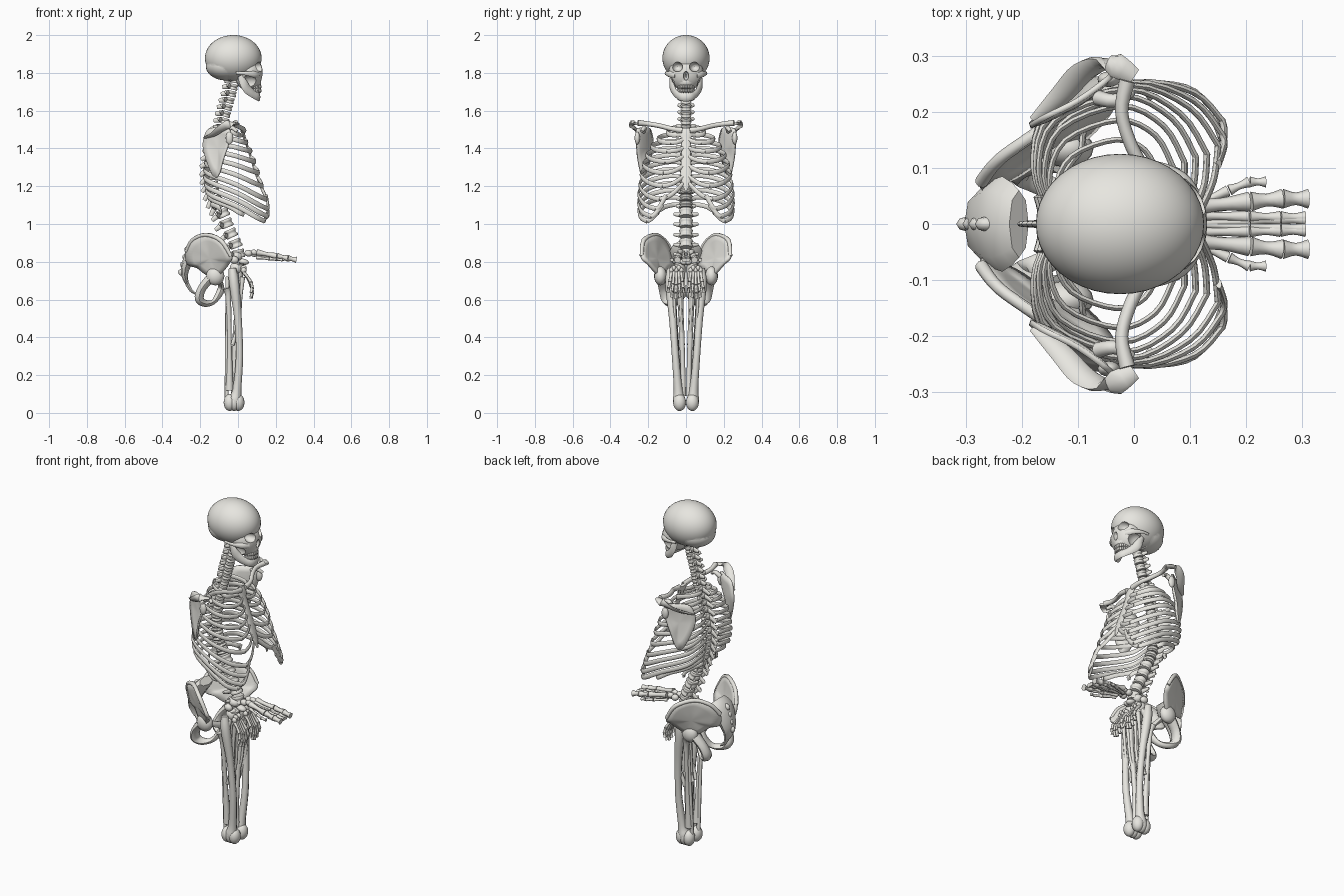
import bpy, bmesh, math
from mathutils import Vector as V, Matrix

if "Cube" in bpy.data.objects:
    bpy.data.objects.remove(bpy.data.objects["Cube"])

SIDES = ((1, "left"), (-1, "right"))
BONE = bpy.data.materials.new("bone")
BONE.diffuse_color = (.80, .79, .745, 1)
BONE.use_nodes = True
BONE.node_tree.nodes["Principled BSDF"].inputs["Base Color"].default_value = BONE.diffuse_color


def add(name, me):
    me.materials.clear()
    me.materials.append(BONE)
    ob = bpy.data.objects.new(name, me)
    bpy.context.collection.objects.link(ob)
    return ob


def finish(name, verts, faces, angle=40):
    me = bpy.data.meshes.new(name)
    me.from_pydata([tuple(v) for v in verts], [], faces)
    bm = bmesh.new()
    bm.from_mesh(me)
    bmesh.ops.recalc_face_normals(bm, faces=bm.faces)
    bm.to_mesh(me)
    bm.free()
    me.shade_smooth()
    me.set_sharp_from_angle(angle=math.radians(angle))
    return add(name, me)


def spline(pts, n, closed=False):
    p, k, out = [V(q) for q in pts], len(pts), []
    for i in range(k if closed else k - 1):
        get = (lambda j: p[j % k]) if closed else (lambda j: p[max(0, min(k - 1, j))])
        a, b, c, d = get(i - 1), get(i), get(i + 1), get(i + 2)
        for s in range(n):
            t = s / n
            out.append(.5 * (2 * b + (c - a) * t + (2 * a - 5 * b + 4 * c - d) * t * t
                             + (3 * b - a - 3 * c + d) * t ** 3))
    return out if closed else out + [p[-1]]


def tube(name, pts, radii, flat=1.0, ref=(0, 0, 1), n=4, sides=8):
    """Sweep an ellipse; radius runs along ref, radius*flat across it."""
    path = spline(pts, n)
    if not isinstance(radii, (list, tuple)):
        radii = [radii] * len(pts)
    rad = [v.x for v in spline([(r, 0, 0) for r in radii], n)]
    verts, faces, m = [], [], len(path)
    for i, p in enumerate(path):
        t = (path[min(i + 1, m - 1)] - path[max(i - 1, 0)]).normalized()
        s = t.cross(V(ref)).normalized()
        u = s.cross(t)
        for k in range(sides):
            a = 2 * math.pi * k / sides
            verts.append(p + u * rad[i] * math.cos(a) + s * rad[i] * flat * math.sin(a))
    for i in range(m - 1):
        for k in range(sides):
            k2 = (k + 1) % sides
            faces.append((i * sides + k, i * sides + k2, (i + 1) * sides + k2, (i + 1) * sides + k))
    faces += [tuple(range(sides)), tuple(range((m - 1) * sides, m * sides))]
    return finish(name, verts, faces, 50)


def blob(name, loc, size, rot_y=0, seg=16):
    bm = bmesh.new()
    mat = Matrix.Translation(loc) @ Matrix.Rotation(rot_y, 4, 'Y') @ Matrix.Diagonal((*size, 1))
    bmesh.ops.create_uvsphere(bm, u_segments=seg, v_segments=seg * 3 // 4, radius=1, matrix=mat)
    me = bpy.data.meshes.new(name)
    bm.to_mesh(me)
    bm.free()
    me.shade_smooth()
    return add(name, me)


def plate(name, outline, bulge, thick):
    """Thin curved bone blade inside a closed outline."""
    ring = spline(outline, 4, True)
    k, c = len(ring), sum(ring, V()) / len(ring)
    verts, faces = [], []
    for f in (1, .7, .4):
        verts += [c + (p - c) * f + V(bulge) * (1 - f * f) for p in ring]
    verts.append(c + V(bulge))
    for r in range(2):
        for i in range(k):
            j = (i + 1) % k
            faces.append((r * k + i, r * k + j, r * k + k + j, r * k + k + i))
    faces += [(2 * k + i, 2 * k + (i + 1) % k, 3 * k) for i in range(k)]
    mod = finish(name, verts, faces).modifiers.new("thickness", 'SOLIDIFY')
    mod.thickness, mod.offset = thick, 0


def mir(pts, s):
    return [(x, y * s, z) for x, y, z in pts]


# Skull: braincase joined to a face, with carved eye sockets and nose
skull = blob("skull", (-.025, 0, 1.878), (.15, .125, .122), 0, 40)
parts = [("UNION", blob("skull_base", (-.062, 0, 1.835), (.108, .106, .075), 0, 32)),
         ("UNION", blob("face_base", (.055, 0, 1.80), (.076, .092, .095), 0, 24)),
         ("UNION", blob("upper_jaw", (.083, 0, 1.752), (.04, .046, .036), 0, 20)),
         ("DIFFERENCE", blob("nose_cut", (.13, 0, 1.785), (.035, .014, .024), 0, 14))]
parts += [("DIFFERENCE", blob("socket_cut", (.12, .046 * s, 1.832), (.05, .029, .026), 0, 16)) for s, _ in SIDES]
parts += [("DIFFERENCE", blob("cheek_cut", (.06, .088 * s, 1.745), (.05, .035, .04), 0, 16)) for s, _ in SIDES]
for op, o in parts:
    m = skull.modifiers.new(op, 'BOOLEAN')
    m.operation, m.object, m.solver = op, o, 'EXACT'
dg = bpy.context.evaluated_depsgraph_get()
carved = bpy.data.meshes.new_from_object(skull.evaluated_get(dg))
skull.modifiers.clear()
skull.data = carved
carved.shade_smooth()
carved.set_sharp_from_angle(angle=math.radians(35))
for _, o in parts:
    bpy.data.objects.remove(o)

# Jaw, cheekbones, teeth
jaw = [(.01, .08, 1.785), (.03, .078, 1.745), (.05, .068, 1.712), (.08, .05, 1.687), (.106, .022, 1.674)]
tube("jaw", jaw + mir(jaw[::-1], -1), [.013, .022, .024, .02, .023, .023, .02, .024, .022, .013], .4)
for s, side in SIDES:
    tube("cheekbone_" + side, mir([(-.01, .106, 1.80), (.04, .106, 1.797), (.085, .083, 1.792), (.108, .055, 1.787)], s),
         [.008, .01, .017, .016], .6)
for z, row in ((1.727, "upper"), (1.706, "lower")):
    for i in range(14):
        a = math.radians(-78 + 12 * i)
        blob(f"{row}_tooth_{i}", (.065 + .053 * math.cos(a), .043 * math.sin(a), z), (.0065, .0055, .012), 0, 8)

# Spine: bodies with spinous and transverse processes
curve = spline([(-.015, 0, 1.77), (-.045, 0, 1.65), (-.075, 0, 1.54), (-.118, 0, 1.40), (-.138, 0, 1.28),
                (-.125, 0, 1.17), (-.09, 0, 1.08), (-.045, 0, .97), (-.005, 0, .87), (.01, 0, .80)], 12)


def at(z):
    return min(curve, key=lambda p: abs(p.z - z)).x


levels = [(1.762 - .036 * i, .026, .036, .042, .055, .016) for i in range(7)]
levels += [(1.51 - .0373 * i, .024 + .0008 * i, .037, .05, .062, .035) for i in range(12)]
levels += [(1.058 - .054 * i, .034, .053, .064, .07, .012) for i in range(5)]
for i, (z, r, gap, wing, spike, droop) in enumerate(levels):
    x = at(z)
    d = V((at(z + .02) - at(z - .02), 0, .04)).normalized()
    c, back = V((x, 0, z)), V((-d.z, 0, d.x))
    tube(f"vertebra_{i}", [c + d * gap * k for k in (-.42, -.25, 0, .25, .42)],
         [r * .9, r, r * .82, r, r * .9], 1.1, (1, 0, 0), 2, 12)
    tube(f"vertebra_spine_{i}", [c + back * r * .7, c + back * spike * .7 - d * droop * .5, c + back * spike - d * droop],
         [.015, .013, .01], .5, (0, 0, 1), 3)
    b = c + back * r * .8
    tube(f"vertebra_wings_{i}", [b + V((-.012, -wing, .006)), b + V((0, -wing * .4, 0)),
                                 b + V((0, wing * .4, 0)), b + V((-.012, wing, .006))],
         [.008, .013, .013, .008], .8, (0, 0, 1), 2)

# Rib cage: width, front end (x, y, z), height at the breastbone
ribs = [(.10, .01, .05, 1.47, 1.48), (.15, .045, .08, 1.43, 1.445), (.185, .07, .10, 1.385, 1.40),
        (.21, .09, .11, 1.33, 1.355), (.228, .11, .12, 1.27, 1.305), (.24, .13, .125, 1.20, 1.25),
        (.247, .15, .14, 1.13, 1.215), (.252, .157, .16, 1.08, 0), (.252, .157, .185, 1.04, 0),
        (.247, .14, .205, 1.015, 0), (.22, .03, .225, 1.05, 0), (.13, -.09, .14, 1.06, 0)]


def breast_x(z):
    return .02 + (1.5 - z) * .33


for i, (w, xf, yf, zf, zb) in enumerate(ribs):
    zs = 1.51 - .0373 * i
    xs = at(zs)
    d, l = zs - zf, xf - xs
    path = [(xs - .015, .02, zs), (xs - .042, .4 * w, zs + .004), (xs - .015, .8 * w, zs - .15 * d),
            (xs + .45 * l, w, zs - .5 * d), (xs + .82 * l, .45 * w + .55 * yf + .02, zs - .85 * d), (xf, yf, zf)]
    for s, side in SIDES:
        tube(f"rib_{i + 1}_{side}", mir(path, s), [.009, .0115, .0125, .0125, .013, .013], .42, sides=10)
        if zb:
            bx = breast_x(zb)
            tube(f"rib_cartilage_{i + 1}_{side}",
                 mir([(xf, yf, zf), (xf * .6 + bx * .4 + .006, yf * .55, zf * .7 + zb * .3), (bx, .015, zb)], s), .012, .5)
        elif i < 10:
            _, px, py, pz, _ = ribs[i - 1]
            tube(f"rib_cartilage_{i + 1}_{side}",
                 mir([(xf, yf, zf), (xf + .004, yf - .02, zf + .012), (px, py - .035, pz + .022)], s), .012, .5)

# Breastbone
zs = (1.505, 1.48, 1.44, 1.36, 1.28, 1.22, 1.175)
tube("breastbone", [(breast_x(z), 0, z) for z in zs], [.028, .036, .024, .025, .029, .022, .006], .28, (0, 1, 0), 3, 10)

# Shoulders
for s, side in SIDES:
    tube("collarbone_" + side, mir([(.03, .02, 1.495), (.025, .08, 1.505), (-.005, .14, 1.52), (-.022, .20, 1.53),
                                    (-.012, .255, 1.535)], s), [.016, .013, .013, .013, .016], .9)
    plate("shoulder_blade_" + side, mir([(-.185, .175, 1.43), (-.16, .19, 1.50), (-.10, .22, 1.51), (-.045, .26, 1.50),
                                         (-.05, .262, 1.43), (-.08, .255, 1.34), (-.105, .235, 1.255),
                                         (-.135, .215, 1.26), (-.175, .185, 1.36)], s), (.012, -.008 * s, 0), .01)
    tube("shoulder_ridge_" + side, mir([(-.18, .185, 1.455), (-.13, .23, 1.475), (-.09, .272, 1.505), (-.045, .287, 1.53),
                                        (.0, .262, 1.53)], s), [.008, .02, .024, .024, .016], .4, (1, 0, 0))
    tube("shoulder_hook_" + side, mir([(-.065, .225, 1.49), (-.035, .22, 1.51), (-.005, .235, 1.49)], s), [.014, .012, .009])
    blob("shoulder_socket_" + side, (-.045, .258 * s, 1.455), (.02, .014, .034))

# Pelvis
for s, side in SIDES:
    plate("hip_blade_" + side, mir([(-.275, .075, .86), (-.24, .115, .92), (-.17, .165, .952), (-.09, .225, .92),
                                    (-.035, .235, .83), (-.045, .20, .79), (-.10, .145, .73), (-.16, .12, .73),
                                    (-.215, .085, .77), (-.265, .065, .79)], s), (.015, .015 * s, -.01), .016)
    tube("hip_crest_" + side, mir([(-.272, .075, .855), (-.24, .115, .915), (-.17, .165, .942), (-.09, .225, .912),
                                   (-.038, .235, .83)], s), [.012, .011, .011, .012, .01])
    blob("hip_socket_" + side, (-.12, .135 * s, .725), (.048, .034, .05))
    tube("sit_bone_" + side, mir([(-.14, .125, .72), (-.19, .115, .66), (-.205, .10, .605), (-.175, .08, .58), (-.13, .05, .588),
                                  (-.095, .018, .64), (-.09, .03, .675), (-.10, .08, .70), (-.12, .125, .72)], s),
         [.034, .03, .032, .025, .018, .026, .02, .018, .024], .75, (0, 1, 0))
tube("sacrum", [(-.205, 0, .895), (-.235, 0, .86), (-.272, 0, .79), (-.283, 0, .73), (-.268, 0, .68)],
     [.06, .085, .065, .045, .022], .4, (0, 1, 0), 2, 8)
tube("tailbone", [(-.27, 0, .685), (-.25, 0, .65), (-.225, 0, .63)], [.016, .012, .006], .7, (0, 1, 0))
for i in range(4):
    blob(f"sacrum_knob_{i}", (-.262 - .011 * i, 0, .865 - .04 * i), (.022, .014, .02), 0, 8)

# Limb bones gathered under the body, feet and hands
toes = [(.045, .03, .31, .016), (.012, .015, .305, .01), (-.008, 0, .305, .01), (-.045, -.018, .27, .009), (-.075, -.03, .235, .009)]
for s, side in SIDES:
    tube("thigh_bone_" + side, mir([(-.03, .08, .765), (-.02, .083, .68), (.0, .07, .5), (.008, .056, .3), (-.005, .042, .13),
                                    (-.015, .037, .07), (-.018, .036, .03)], s), [.02, .027, .02, .019, .023, .033, .026], 1, (1, 0, 0))
    tube("thigh_neck_" + side, mir([(-.02, .08, .71), (-.015, .055, .745), (-.01, .04, .765)], s), [.022, .018, .02])
    blob("thigh_head_" + side, (-.01, .04 * s, .765), (.034, .032, .034))
    for i, dx in enumerate((.002, -.02, -.044)):
        blob(f"knee_knob_{i}_{side}", (dx, .034 * s, .055), (.032, .034, .045))
    tube("shin_bone_" + side, mir([(-.0, .035, .79), (.0, .032, .74), (.0, .03, .6), (-.015, .022, .4), (-.02, .016, .2),
                                   (-.02, .018, .09)], s), [.03, .028, .016, .014, .013, .018], 1, (1, 0, 0))
    tube("calf_bone_" + side, mir([(-.055, .055, .72), (-.058, .06, .6), (-.06, .045, .35), (-.06, .03, .08)], s),
         [.012, .009, .009, .011], 1, (1, 0, 0))
    tube("upper_arm_bone_" + side, mir([(-.06, .075, .66), (-.05, .07, .6), (-.045, .05, .35), (-.045, .035, .12)], s),
         [.024, .014, .012, .022], 1, (1, 0, 0))
    for i, dy in enumerate((.03, .062)):
        tube(f"forearm_bone_{i}_{side}", mir([(.025, dy, .72), (.015, dy, .62), (.005, dy - .005, .48), (-.03, dy - .012, .36)], s),
             [.013, .009, .008, .012], 1, (1, 0, 0))
    # Foot pointing forward
    for i, (p, q) in enumerate([((-.01, .02, .83), (.035, .03, .025)), ((.03, -.01, .80), (.03, .022, .016)),
                                ((.055, .022, .845), (.022, .018, .018)), ((.085, .02, .85), (.02, .016, .015)),
                                ((.085, -.012, .84), (.02, .016, .014)), ((-.02, .06, .81), (.025, .018, .02))]):
        blob(f"ankle_bone_{i}_{side}", (p[0], p[1] * s, p[2]), q, .2, 10)
    for i, (y, y0, tip, r) in enumerate(toes):
        h = .85 - .007 * i
        for j, (a, b) in enumerate(((0, .5), (.52, .78), (.79, 1))):
            pos = lambda t: (.10 + (tip - .10) * t, (y0 + (y - y0) * min(1, t * 1.3)) * s, h + (.81 - h) * t)
            tube(f"toe_{i}_{j}_{side}", [pos(a), pos((a + b) / 2), pos(b)], [r * 1.1, r * .7, r * 1.1], 1, (0, 0, 1), 3)
    # Hand hanging down
    for i in range(5):
        y0, y1 = .025 + .013 * i, .012 + .021 * i
        blob(f"wrist_bone_{i}_{side}", (.03, y0 * s, .755 + .012 * (i % 2)), (.016, .012, .015), 0, 8)
        low = .605 + .008 * abs(i - 2) ** 2
        for j, (a, b) in enumerate(((0, .48), (.5, .76), (.78, 1))):
            pos = lambda t: (.03 + .045 * math.sin(t * 2.1), (y0 + (y1 - y0) * t) * s, .745 + (low - .745) * t)
            tube(f"finger_{i}_{j}_{side}", [pos(a), pos((a + b) / 2), pos(b)], [.01, .007, .009], 1, (1, 0, 0), 2)
